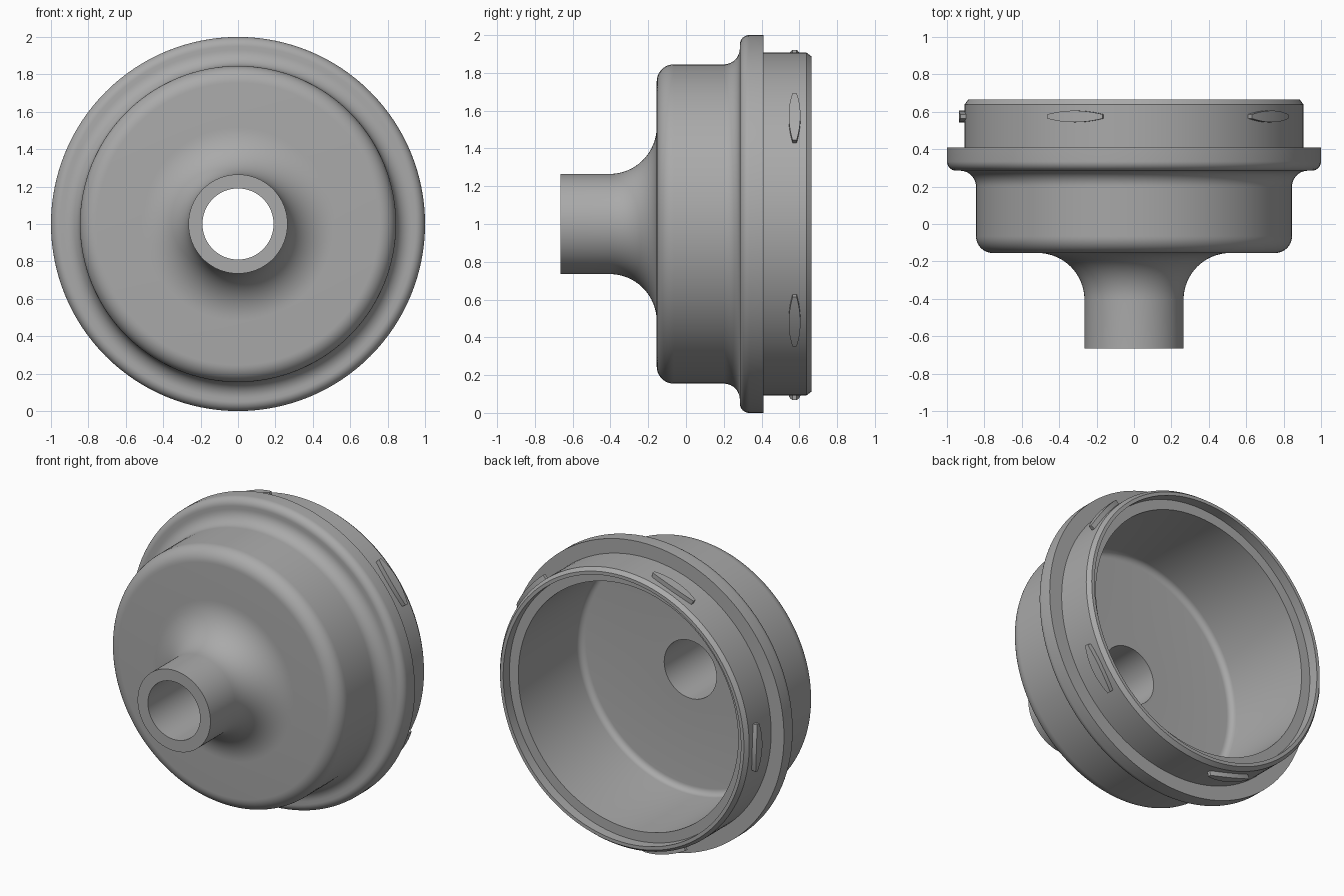
import bpy, bmesh, math
from mathutils import Vector

cube = bpy.data.objects.get("Cube")
if cube:
    bpy.data.objects.remove(cube, do_unlink=True)

SEGMENTS = 128
CENTRE = Vector((0, 0, 1))

grey = bpy.data.materials.new("plain_grey")
grey.use_nodes = True
grey.diffuse_color = (0.4, 0.4, 0.4, 1)
grey.node_tree.nodes["Principled BSDF"].inputs["Base Color"].default_value = (0.4, 0.4, 0.4, 1)


def arc(r, y, radius, start, end, steps=10):
    """Fillet points (r, y) between two angles in degrees."""
    angles = [math.radians(start + (end - start) * i / steps) for i in range(steps + 1)]
    return [(r + radius * math.cos(a), y + radius * math.sin(a)) for a in angles]


def place(r, y, angle):
    """Point at a radius and angle about the axis running front to back."""
    return CENTRE + Vector((r * math.cos(angle), y, r * math.sin(angle)))


def finish(name, bm, smooth_angle):
    bmesh.ops.recalc_face_normals(bm, faces=bm.faces)
    mesh = bpy.data.meshes.new(name)
    bm.to_mesh(mesh)
    bm.free()
    mesh.materials.append(grey)
    obj = bpy.data.objects.new(name, mesh)
    bpy.context.collection.objects.link(obj)
    bpy.ops.object.select_all(action="DESELECT")
    obj.select_set(True)
    bpy.context.view_layer.objects.active = obj
    bpy.ops.object.shade_smooth_by_angle(angle=math.radians(smooth_angle))
    return obj


# Housing: one closed profile turned about the axis
profile = [(0.19, -0.665), (0.265, -0.665)]            # spout lip
profile += arc(0.515, -0.405, 0.25, 180, 90, 16)       # spout flare
profile += arc(0.755, -0.065, 0.09, -90, 0)            # front shoulder
profile += arc(0.93, 0.2, 0.085, 180, 90)              # sweep into flange
profile += arc(0.95, 0.335, 0.05, -90, 0)              # flange edge
profile += [(1.0, 0.41), (0.907, 0.41)]                # flange back
profile += [(0.907, 0.638), (0.887, 0.665)]            # collar and chamfer
profile += [(0.865, 0.665), (0.865, 0.6), (0.8, 0.6)]  # inner seat
profile += arc(0.76, -0.005, 0.04, 0, -90, 6)          # cavity floor corner
profile += [(0.19, -0.045)]                            # bore mouth

bm = bmesh.new()
rings = [[bm.verts.new(place(r, y, math.tau * i / SEGMENTS)) for i in range(SEGMENTS)]
         for r, y in profile]
for ring, following in zip(rings, rings[1:] + rings[:1]):
    for i in range(SEGMENTS):
        j = (i + 1) % SEGMENTS
        bm.faces.new((ring[i], ring[j], following[j], following[i]))
finish("housing", bm, 30)

# Locking lugs: five tapered plates wrapped around the collar
LUG_STEPS = 12
LUG_HALF_SPAN = math.radians(9.7)
for n in range(5):
    bm = bmesh.new()
    sections = []
    for i in range(LUG_STEPS + 1):
        t = 2 * i / LUG_STEPS - 1
        angle = math.radians(38 + 72 * n) + t * LUG_HALF_SPAN
        half = 0.011 + 0.02 * (1 - t * t)
        corners = [(0.89, -half), (0.937, -half), (0.937, half), (0.89, half)]
        sections.append([bm.verts.new(place(r, 0.575 + dy, angle)) for r, dy in corners])
    for a, b in zip(sections, sections[1:]):
        for k in range(4):
            m = (k + 1) % 4
            bm.faces.new((a[k], a[m], b[m], b[k]))
    bm.faces.new(sections[0])
    bm.faces.new(sections[-1])
    finish(f"locking_lug_{n + 1}", bm, 30)
